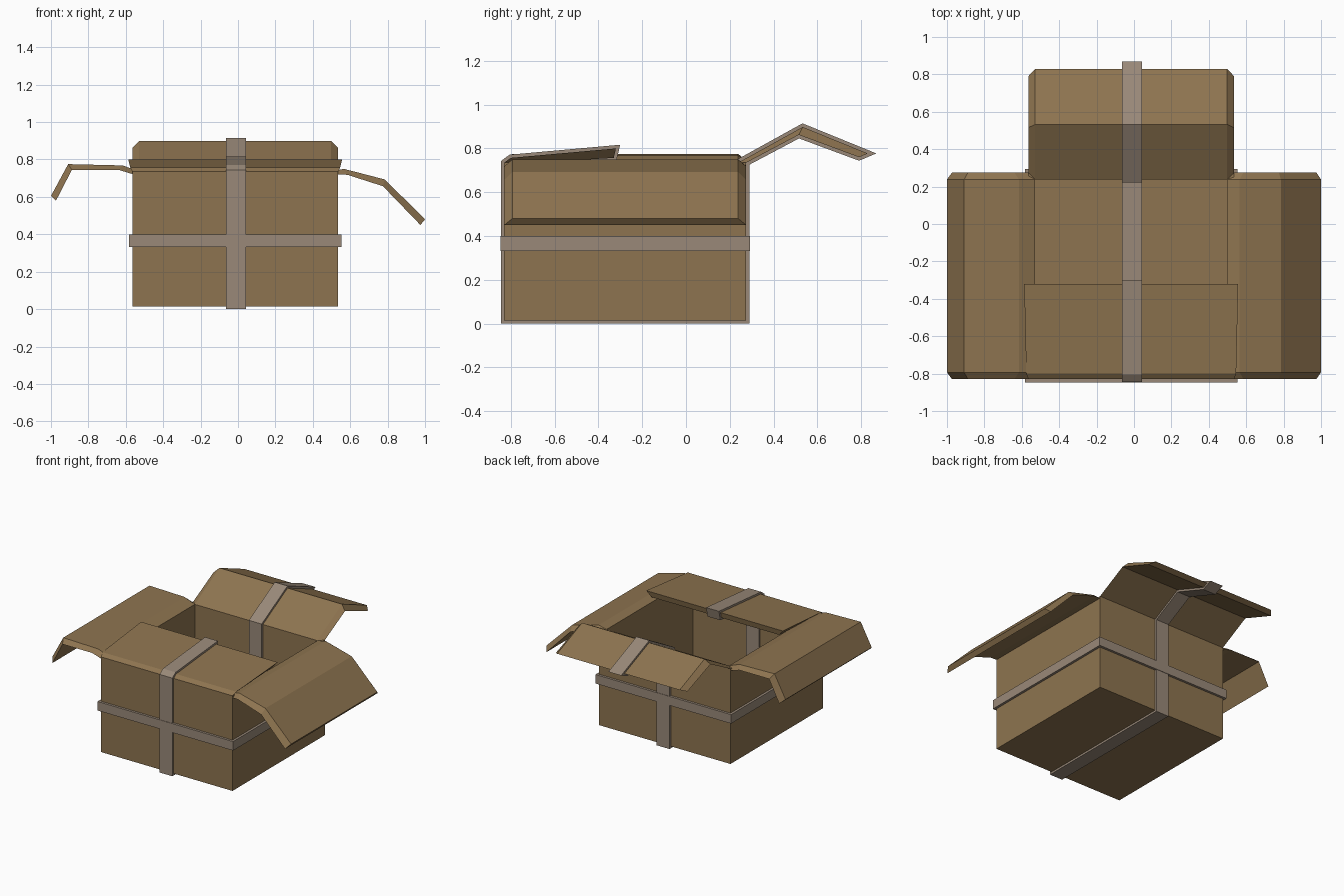
import bpy, bmesh
from mathutils import Vector

if "Cube" in bpy.data.objects:
    bpy.data.objects.remove(bpy.data.objects["Cube"])

X0, X1, Y0, Y1, T = -0.565, 0.535, -0.83, 0.275, 0.037
ZB, ZT = 0.015, 0.735


def material(name, rgb):
    m = bpy.data.materials.new(name)
    m.diffuse_color = (*rgb, 1)
    m.use_nodes = True
    m.node_tree.nodes["Principled BSDF"].inputs["Base Color"].default_value = m.diffuse_color
    return m


CARD = material("cardboard", (0.27, 0.175, 0.08))
TAPE = material("tape", (0.32, 0.25, 0.19))


def build(name, verts, faces, mat):
    bm = bmesh.new()
    vs = [bm.verts.new(v) for v in verts]
    for f in faces:
        bm.faces.new([vs[i] for i in f])
    bmesh.ops.recalc_face_normals(bm, faces=bm.faces)
    me = bpy.data.meshes.new(name)
    bm.to_mesh(me)
    bm.free()
    me.materials.append(mat)
    ob = bpy.data.objects.new(name, me)
    bpy.context.collection.objects.link(ob)


def rect(x0, x1, y0, y1, z):
    return [(x0, y0, z), (x1, y0, z), (x1, y1, z), (x0, y1, z)]


def bands(loops, size, closed=False):
    """Quads joining consecutive rings of equal size."""
    out = []
    for k in range(loops if closed else loops - 1):
        a, b = k * size, (k + 1) % loops * size
        out += [(a + i, a + (i + 1) % size, b + (i + 1) % size, b + i)
                for i in range(size)]
    return out


# Open box with thick walls and floor
inner = (X0 + T, X1 - T, Y0 + T, Y1 - T)
outer = (X0, X1, Y0, Y1)
v = rect(*outer, ZB) + rect(*outer, ZT) + rect(*inner, ZT) + rect(*inner, ZB + T)
build("box_body", v, bands(4, 4) + [(0, 1, 2, 3), (12, 13, 14, 15)], CARD)


# Flap: outer skin is wider than inner skin, which gives bevelled edges
def flap(name, out, inn, along_x, flare=0.0):
    lo, hi = (X0, X1) if along_x else (Y0, Y1)
    verts = []
    n = len(out)
    for i in range(n):
        g = flare * i / (n - 1)
        ring = [(lo - g, out[i]), (hi + g, out[i]),
                (hi - T + g, inn[i]), (lo + T - g, inn[i])]
        verts += [(w, p[0], p[1]) if along_x else (p[0], w, p[1]) for w, p in ring]
    e = 4 * (n - 1)
    build(name, verts, bands(n, 4) + [(0, 1, 2, 3), (e, e + 1, e + 2, e + 3)], CARD)


front_out = [(Y0, ZT), (-0.8, 0.757), (-0.32, 0.8)]
front_in = [(Y0 + T, 0.725), (-0.77, 0.73), (-0.33, 0.757)]
back_out = [(Y1, ZT), (0.515, 0.862), (0.79, 0.76)]
back_in = [(Y1 - T, ZT), (0.533, 0.898), (0.83, 0.777)]
flap("front_flap", front_out, front_in, True, 0.022)
flap("back_flap", back_out, back_in, True)
flap("left_flap", [(X0, 0.722), (-0.64, 0.745), (-0.888, 0.745), (-0.973, 0.58)],
     [(X0 + T, ZT), (-0.615, 0.768), (-0.908, 0.775), (-1.0, 0.605)], False)
flap("right_flap", [(X1, 0.72), (0.585, 0.718), (0.775, 0.657), (0.975, 0.45)],
     [(X1 - T, ZT), (0.565, 0.75), (0.785, 0.693), (1.0, 0.48)], False)

# Lengthwise tape: follows the card all the way round, outside and inside
path = (front_out[::-1] + [(Y0, ZB), (Y1, ZB)] + back_out + back_in[::-1]
        + [(Y1 - T, ZB + T), (Y0 + T, ZB + T)] + front_in)
path = [Vector(p) for p in path]
off = []
for i, p in enumerate(path):
    d0 = (p - path[i - 1]).normalized()
    d1 = (path[(i + 1) % len(path)] - p).normalized()
    n0, n1 = Vector((d0.y, -d0.x)), Vector((d1.y, -d1.x))
    # path runs anticlockwise, so its right-hand side faces away from the card
    off.append(p + (n0 + n1) * 0.015 / (1 + n0.dot(n1)))
xa, xb, n = -0.065, 0.042, len(path)
v = [(x, p.x, p.y) for x, pts in ((xa, path), (xa, off), (xb, off), (xb, path))
     for p in pts]
build("lengthwise_tape", v, bands(4, n, True), TAPE)

# Horizontal tape belt around the outside
g = 0.018
big = (X0 - g, X1 + g, Y0 - g, Y1 + g)
v = rect(*outer, 0.332) + rect(*big, 0.332) + rect(*big, 0.4) + rect(*outer, 0.4)
build("tape_belt", v, bands(4, 4, True), TAPE)
